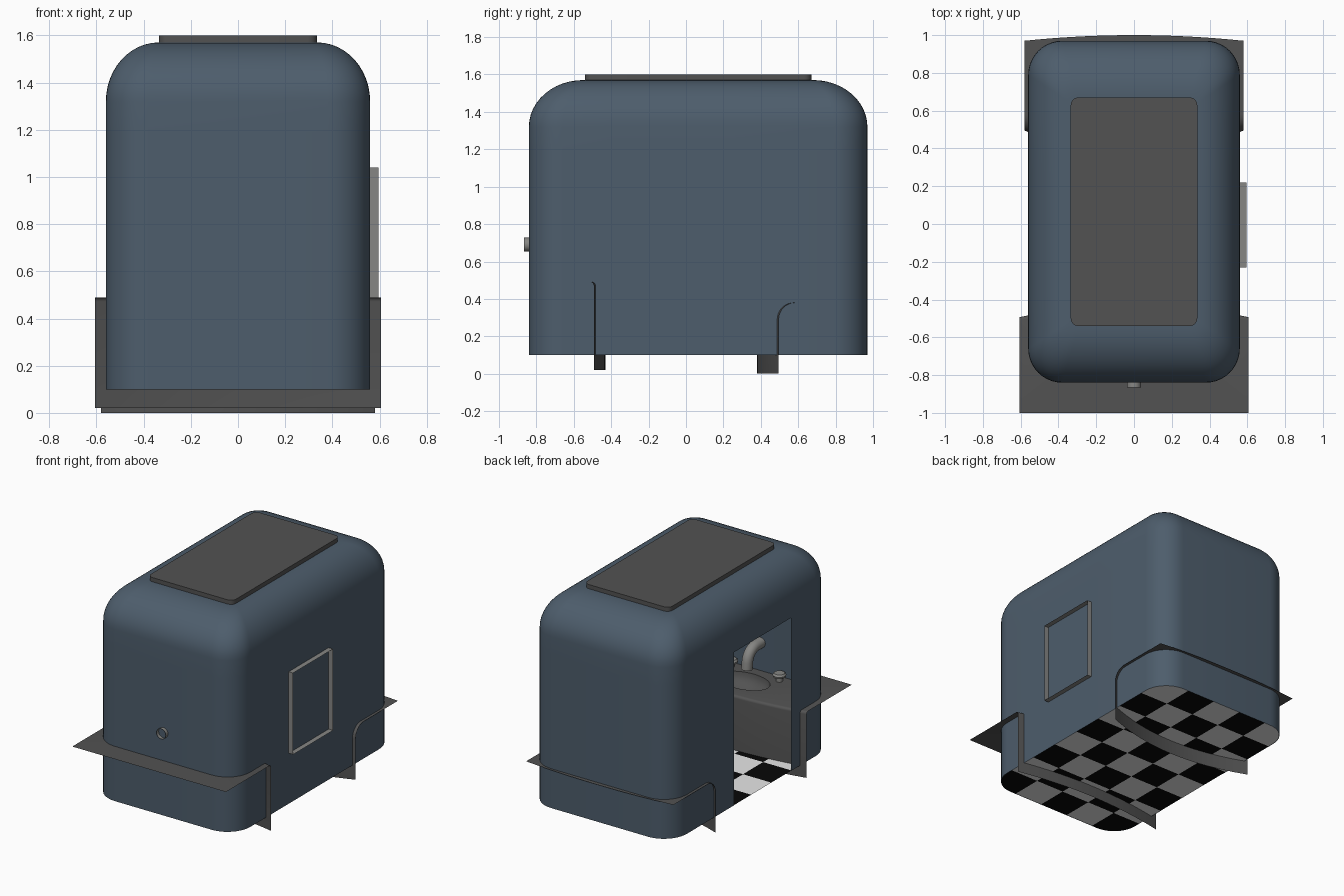
import bpy, bmesh, math
from mathutils import Vector

if "Cube" in bpy.data.objects:
    bpy.data.objects.remove(bpy.data.objects["Cube"])


def mat(name, c):
    m = bpy.data.materials.new(name)
    m.diffuse_color = (*c, 1)
    m.use_nodes = True
    m.node_tree.nodes["Principled BSDF"].inputs["Base Color"].default_value = m.diffuse_color
    return m


SLATE = mat("slate blue", (0.075, 0.11, 0.15))
GREY = mat("dark grey", (0.085, 0.085, 0.085))
METAL = mat("light grey metal", (0.24, 0.24, 0.23))
WHITE = mat("white tile", (0.8, 0.8, 0.8))
BLACK = mat("black tile", (0.002, 0.002, 0.002))


def finish(bm, name, *mats, smooth=35):
    bmesh.ops.recalc_face_normals(bm, faces=bm.faces)
    me = bpy.data.meshes.new(name)
    bm.to_mesh(me)
    bm.free()
    ob = bpy.data.objects.new(name, me)
    bpy.context.collection.objects.link(ob)
    for m in mats:
        me.materials.append(m)
    if smooth:
        bpy.ops.object.select_all(action='DESELECT')
        bpy.context.view_layer.objects.active = ob
        ob.select_set(True)
        bpy.ops.object.shade_smooth_by_angle(angle=math.radians(smooth))
    return ob


CY = 0.065  # cabin centre in y


def rounded_rect(bm, hx, hy, r, z, n=10):
    pts = []
    for k, (sx, sy) in enumerate(((1, 1), (-1, 1), (-1, -1), (1, -1))):
        for i in range(n + 1):
            a = math.pi / 2 * (k + i / n)
            pts.append(bm.verts.new((sx * (hx - r) + r * math.cos(a),
                                     CY + sy * (hy - r) + r * math.sin(a), z)))
    return pts


def loft(bm, rings, closed=True):
    for a, b in zip(rings, rings[1:]):
        n = len(a)
        for i in range(n if closed else n - 1):
            j = (i + 1) % n
            bm.faces.new((a[i], a[j], b[j], b[i]))


def slice_at(bm, co, no):
    bmesh.ops.bisect_plane(bm, geom=bm.verts[:] + bm.edges[:] + bm.faces[:],
                           plane_co=co, plane_no=no)


# Cabin shell: domed rounded box with a doorway cut in the left side
bm = bmesh.new()
rings = [rounded_rect(bm, 0.56, 0.905, 0.18, 0.1)]
for i in range(13):
    t = math.pi / 2 * i / 12
    c = 1 - math.cos(t)
    rings.append(rounded_rect(bm, 0.56 - 0.225 * c, 0.905 - 0.29 * c,
                              0.18 - 0.14 * c, 1.32 + 0.25 * math.sin(t)))
loft(bm, rings)
bm.faces.new(rings[-1])
slice_at(bm, (0, -0.38, 0), (0, 1, 0))
slice_at(bm, (0, 0.26, 0), (0, 1, 0))
slice_at(bm, (0, 0, 1.19), (0, 0, 1))
door = []
for f in bm.faces:
    c = f.calc_center_median()
    if c.x < -0.5 and -0.38 < c.y < 0.26 and c.z < 1.19:
        door.append(f)
bmesh.ops.delete(bm, geom=door, context='FACES')
finish(bm, "cabin_shell", SLATE)

# Roof panel
bm = bmesh.new()
r0 = rounded_rect(bm, 0.335, 0.605, 0.04, 1.565, 5)
r1 = rounded_rect(bm, 0.335, 0.605, 0.04, 1.6, 5)
loft(bm, [r0, r1])
bm.faces.new(r1)
bm.faces.new(r0)
finish(bm, "roof_panel", GREY)

# Chequered floor
bm = bmesh.new()
bm.faces.new(rounded_rect(bm, 0.559, 0.904, 0.18, 0.101))
TX, TY = 1.12 / 5, 1.81 / 8
for i in range(1, 5):
    slice_at(bm, (-0.56 + TX * i, 0, 0), (1, 0, 0))
for i in range(1, 8):
    slice_at(bm, (0, 0.97 - TY * i, 0), (0, 1, 0))
for f in bm.faces:
    c = f.calc_center_bounds()
    f.material_index = (int((c.x + 0.56) / TX) + int((0.97 - c.y) / TY)) % 2
finish(bm, "tiled_floor", WHITE, BLACK, smooth=0)


def bowed_row(bm, half, y, z, bow, n=24):
    return [bm.verts.new((half * u, y + bow * (1 - u * u), z))
            for u in (-1 + 2 * i / n for i in range(n + 1))]


# Wash counter at the front: bowed front panel, flat top with a sunken basin
bm = bmesh.new()
rows = [bowed_row(bm, 0.605, -0.493, 0.02, 0.063)]
for i in range(5):
    a = math.pi / 2 * i / 4
    rows.append(bowed_row(bm, 0.605, -0.511 + 0.018 * math.cos(a),
                          0.472 + 0.018 * math.sin(a), 0.063))
loft(bm, rows, closed=False)
edge = rows[-1]
outer = edge + [bm.verts.new((0.605, -1, 0.49)), bm.verts.new((-0.605, -1, 0.49))]
bowl = []
for i in range(6):
    t = math.pi / 2 * i / 6
    bowl.append([bm.verts.new((0.19 * math.cos(t) * math.cos(a),
                               -0.65 + 0.12 * math.cos(t) * math.sin(a),
                               0.49 - 0.1 * math.sin(t)))
                 for a in (math.tau * k / 32 for k in range(32))])
loft(bm, bowl)
bm.faces.new(bowl[-1])
border = []
for loop in (outer, bowl[0]):
    for a, b in zip(loop, loop[1:] + loop[:1]):
        border.append(bm.edges.get((a, b)) or bm.edges.new((a, b)))
bmesh.ops.triangle_fill(bm, use_beauty=True, edges=border, normal=Vector((0, 0, 1)))
finish(bm, "wash_counter", GREY)

# Bench at the back: bowed panel rolling over into a flat seat
bm = bmesh.new()
rows = [bowed_row(bm, 0.58, 0.495, 0.0, -0.115)]
for i in range(9):
    a = math.pi / 2 * i / 8
    rows.append(bowed_row(bm, 0.58, 0.585 - 0.09 * math.cos(a),
                          0.29 + 0.09 * math.sin(a), -0.115))
rows.append(bowed_row(bm, 0.58, 0.97, 0.38, 0.03))
loft(bm, rows, closed=False)
finish(bm, "bench", GREY)

# Thin window frame on the right side
bm = bmesh.new()
rows = [[bm.verts.new((x, y, z)) for y, z in
         ((-0.23, 0.46), (0.22, 0.46), (0.22, 1.04), (-0.23, 1.04))]
        for x in (0.555, 0.595)]
loft(bm, rows)
finish(bm, "window_frame", METAL, smooth=0)

# Spout: open pipe passing through the front wall and bending over the basin
bm = bmesh.new()
path = [(-0.865, 0.69, 0), (-0.78, 0.69, 0)]
path += [(-0.78 + 0.09 * math.sin(a), 0.60 + 0.09 * math.cos(a), a)
         for a in (math.radians(d) for d in range(12, 85, 12))]
path.append((-0.685, 0.56, math.radians(84)))
R = 0.037
rows = []
for y, z, a in path:
    rows.append([bm.verts.new((R * math.cos(t), y + R * math.sin(t) * math.sin(a),
                               z + R * math.sin(t) * math.cos(a)))
                 for t in (math.tau * k / 20 for k in range(20))])
loft(bm, rows)
finish(bm, "spout", METAL, smooth=40)

# Tap handles, one either side of the spout: stem and round cap
for side, label in ((-1, "left"), (1, "right")):
    bm = bmesh.new()
    rows = [[bm.verts.new((side * 0.19 + r * math.cos(t), -0.78 + r * math.sin(t), z))
             for t in (math.tau * k / 20 for k in range(20))]
            for r, z in ((0.022, 0.49), (0.022, 0.52), (0.042, 0.522),
                         (0.045, 0.535), (0.035, 0.548))]
    loft(bm, rows)
    bm.faces.new(rows[-1])
    finish(bm, label + "_tap", METAL)
